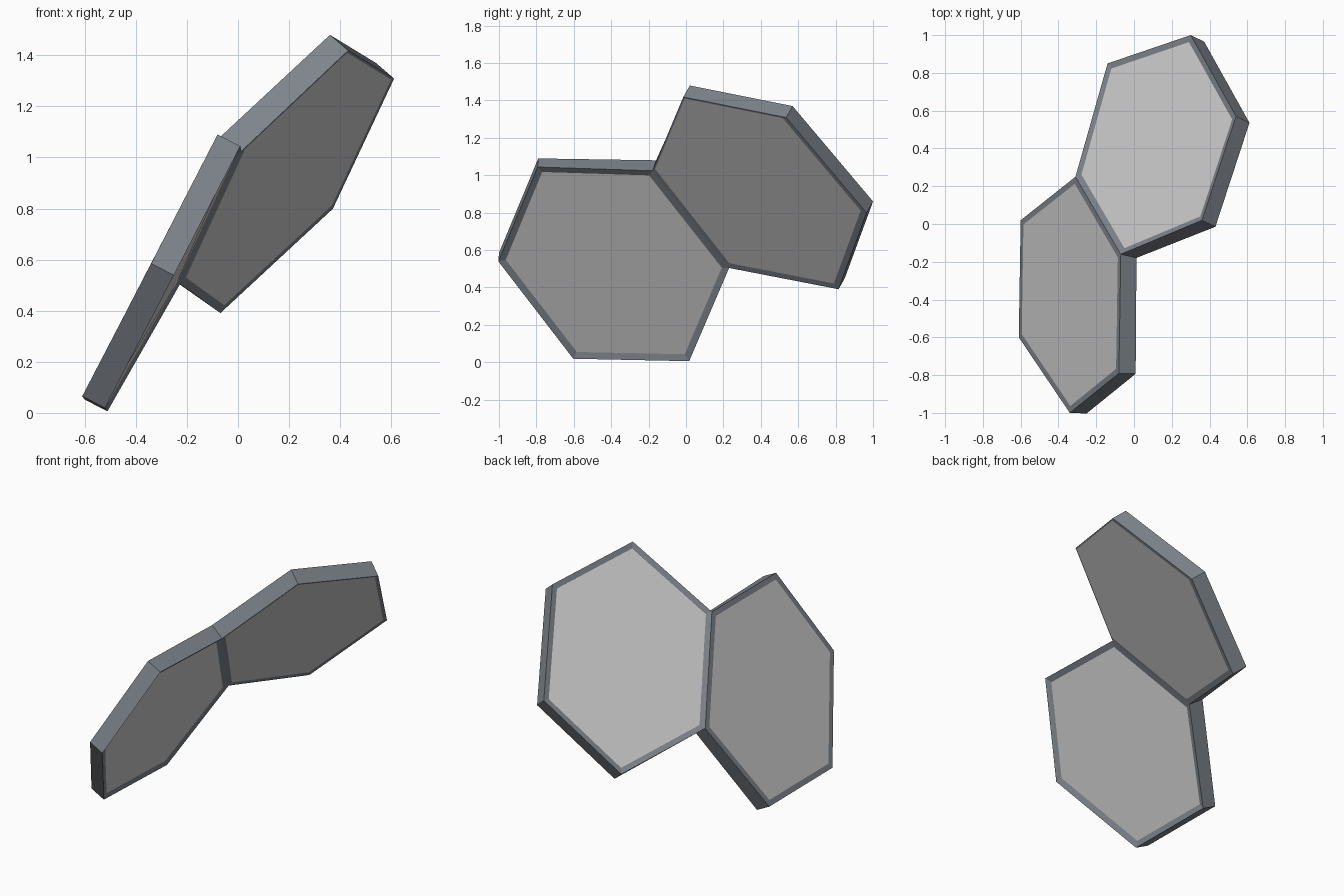
import bpy, bmesh
from mathutils import Vector

if "Cube" in bpy.data.objects:
    bpy.data.objects.remove(bpy.data.objects["Cube"])

THICK = 0.10


def material(name, rgb):
    m = bpy.data.materials.new(name)
    m.diffuse_color = (*rgb, 1)
    m.use_nodes = True
    m.node_tree.nodes["Principled BSDF"].inputs["Base Color"].default_value = m.diffuse_color
    return m


frame_mat = material("blue grey frame", (0.21, 0.235, 0.262))
panel_mat = material("light grey panel", (0.60, 0.60, 0.60))

# Outer corners of the two hexagons; the first two of each are the shared seam
lower_hex = [(-0.07, -0.16, 1.08), (-0.31, 0.25, 0.56), (-0.60, 0.02, 0.052),
             (-0.61, -0.60, 0.065), (-0.34, -1.00, 0.585), (-0.08, -0.79, 1.09)]
upper_hex = [(-0.07, -0.16, 1.08), (-0.31, 0.25, 0.56), (-0.14, 0.85, 0.452),
             (0.30, 1.00, 0.86), (0.54, 0.57, 1.37), (0.36, 0.02, 1.48)]


def inward(pts):
    """Unit normal of a hexagon, pointing to the underside (+x)."""
    p = [Vector(q) for q in pts]
    n = (p[3] - p[0]).cross(p[4] - p[1]).normalized()
    return n if n.x > 0 else -n


n_low, n_up = inward(lower_hex), inward(upper_hex)
mitre = (n_low + n_up) / (1 + n_low.dot(n_up))


def hex_tile(name, pts, n, top, bottom):
    """Hexagonal slab, mitred at the seam, with an inset panel on both sides.
    top and bottom are (border width, depth, slide along the panel)."""
    bm = bmesh.new()
    outer = [bm.verts.new(p) for p in pts]
    inner = [bm.verts.new(Vector(p) + THICK * (mitre if i < 2 else n))
             for i, p in enumerate(pts)]
    top_face = bm.faces.new(outer)
    bottom_face = bm.faces.new(inner)
    for i in range(6):
        j = (i + 1) % 6
        bm.faces.new((outer[i], outer[j], inner[j], inner[i]))
    bmesh.ops.recalc_face_normals(bm, faces=bm.faces)
    slide_dir = (Vector(pts[5]) - Vector(pts[2])).normalized()
    for face, (width, depth, slide) in ((top_face, top), (bottom_face, bottom)):
        bmesh.ops.inset_region(bm, faces=[face], thickness=width, depth=depth,
                               use_even_offset=True)
        bmesh.ops.translate(bm, verts=face.verts, vec=slide_dir * slide)
        face.material_index = 1
    me = bpy.data.meshes.new(name)
    bm.to_mesh(me)
    bm.free()
    me.materials.append(frame_mat)
    me.materials.append(panel_mat)
    ob = bpy.data.objects.new(name, me)
    bpy.context.collection.objects.link(ob)


hex_tile("lower_hex_tile", lower_hex, n_low, (0.033, 0.0, 0), (0.035, -0.012, 0))
hex_tile("upper_hex_tile", upper_hex, n_up, (0.033, -0.008, 0), (0.022, 0.0, 0.015))
